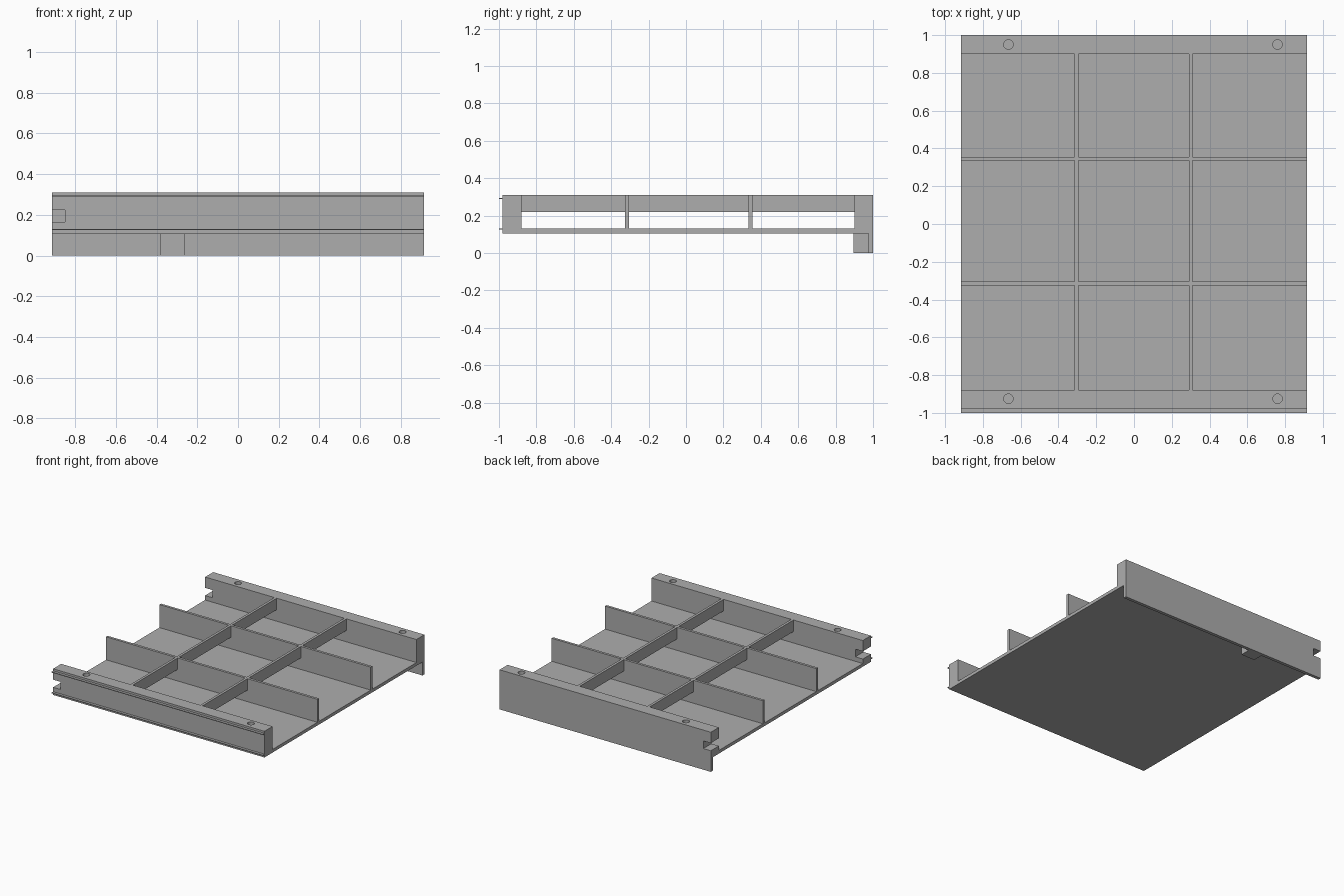
import bpy

if "Cube" in bpy.data.objects:
    bpy.data.objects.remove(bpy.data.objects["Cube"], do_unlink=True)

grey = bpy.data.materials.new("matte_grey")
grey.use_nodes = True
colour = (0.42, 0.42, 0.42, 1)
grey.diffuse_color = colour
grey.node_tree.nodes["Principled BSDF"].inputs["Base Color"].default_value = colour

W = 0.915                 # half width
BASE, FLOOR, TOP = 0.105, 0.13, 0.31


def box(name, x, y, z):
    """Box from (min, max) pairs on each axis."""
    spans = (x, y, z)
    bpy.ops.mesh.primitive_cube_add(size=1)
    ob = bpy.context.object
    ob.name = name
    for v in ob.data.vertices:
        v.co = [(a + b) / 2 + c * (b - a) for c, (a, b) in zip(v.co, spans)]
    ob.data.materials.append(grey)
    return ob


def cut(target, cutter):
    cutter.hide_render = True
    cutter.hide_viewport = True
    mod = target.modifiers.new("cut", 'BOOLEAN')
    mod.object = cutter
    mod.operation = 'DIFFERENCE'
    mod.solver = 'EXACT'


def rail(name, y, hole_y):
    """End rail with a notch in one end and two blind holes on top."""
    ob = box(name, (-W, W), y, (BASE, TOP))
    cut(ob, box(name + "_notch_cutter", (-1, -0.85), (y[0] - 0.1, y[1] + 0.1), (0.165, 0.225)))
    for x in (-0.665, 0.76):
        bpy.ops.mesh.primitive_cylinder_add(vertices=32, radius=0.025, depth=0.2,
                                            location=(x, hole_y, TOP))
        hole = bpy.context.object
        hole.name = name + "_hole_cutter"
        hole.data.materials.append(grey)
        cut(ob, hole)


# Tray floor and end rails
box("floor_panel", (-W, W), (-0.88, 0.9), (BASE, FLOOR))
rail("front_rail", (-0.98, -0.88), -0.925)
rail("back_rail", (0.9, 1.0), 0.95)

# Skirt and stop block hanging under the back rail
box("back_skirt", (-W, W), (0.975, 1.0), (0, BASE))
box("stop_block", (-0.38, -0.26), (0.895, 0.975), (0, BASE))

# Thin lips along the front face
for name, z in (("lower_lip", 0.125), ("upper_lip", 0.288)):
    box(name, (-W, W), (-1.0, -0.98), (z, z + 0.006))

# Full-height cross dividers
for name, y in (("front_divider", -0.315), ("back_divider", 0.345)):
    box(name, (-W, W), (y - 0.01, y + 0.01), (FLOOR, TOP))

# Raised lengthwise ribs, broken by the dividers
for side, x in (("right", -0.305), ("left", 0.3)):
    for part, y in (("front", (-0.88, -0.325)), ("middle", (-0.305, 0.335)),
                    ("back", (0.355, 0.9))):
        box(f"{side}_{part}_rib", (x - 0.01, x + 0.01), y, (0.22, TOP))
